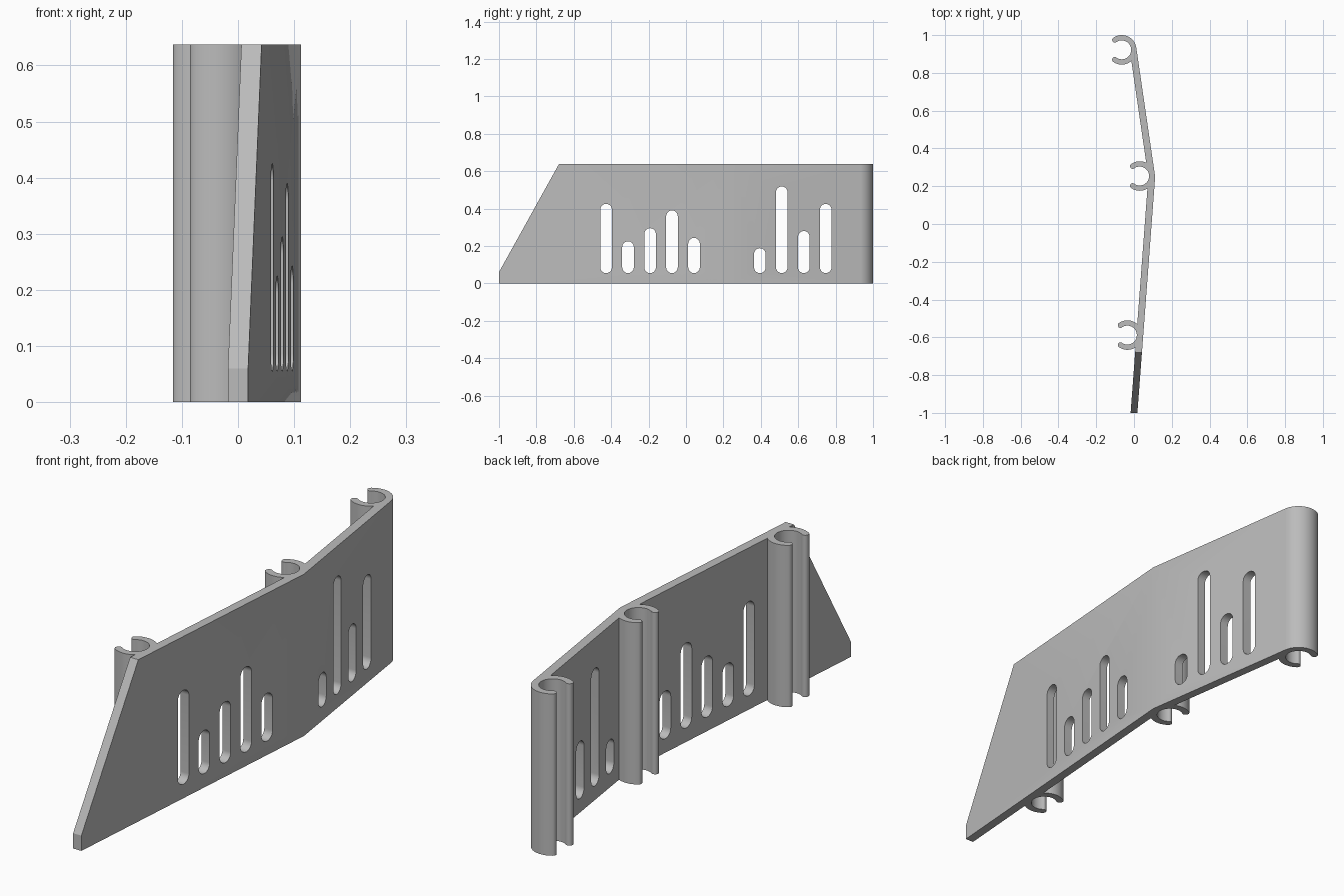
import bpy, bmesh, math
from mathutils import Vector

if "Cube" in bpy.data.objects:
    bpy.data.objects.remove(bpy.data.objects["Cube"])

H = 0.637            # overall height
T = 0.036            # plate thickness
R_OUT, R_IN = 0.078, 0.05
CLIPS = [(-0.035, -0.588), (0.03, 0.254), (-0.065, 0.922)]

grey = bpy.data.materials.new("light grey")
grey.diffuse_color = (0.5, 0.5, 0.5, 1)
grey.use_nodes = True
grey.node_tree.nodes["Principled BSDF"].inputs["Base Color"].default_value = grey.diffuse_color


def prism(name, outline, depth):
    """Solid made by extruding a closed 3D outline along a vector."""
    bm = bmesh.new()
    face = bm.faces.new([bm.verts.new(p) for p in outline])
    ext = bmesh.ops.extrude_face_region(bm, geom=[face])["geom"]
    bmesh.ops.translate(bm, vec=depth,
                        verts=[v for v in ext if isinstance(v, bmesh.types.BMVert)])
    bmesh.ops.recalc_face_normals(bm, faces=bm.faces)
    mesh = bpy.data.meshes.new(name)
    bm.to_mesh(mesh)
    bm.free()
    mesh.materials.append(grey)
    obj = bpy.data.objects.new(name, mesh)
    bpy.context.collection.objects.link(obj)
    return obj


def arc(cx, cy, r, a0, a1, n):
    """Points on an arc, angles in degrees."""
    angles = [math.radians(a0 + (a1 - a0) * i / n) for i in range(n + 1)]
    return [(cx + r * math.cos(a), cy + r * math.sin(a)) for a in angles]


def combine(target, tool, operation):
    mod = target.modifiers.new(operation.lower(), "BOOLEAN")
    mod.operation, mod.solver, mod.object = operation, "EXACT", tool
    bpy.context.view_layer.objects.active = target
    bpy.ops.object.modifier_apply(modifier=mod.name)
    bpy.data.objects.remove(tool)


# Bent plate: outer line offset inwards by the thickness
end, bend = Vector((0.018, -1.0)), Vector((0.112, 0.25))
tip = Vector((0.0122, 0.9333))
n1 = Vector((-(bend - end).y, (bend - end).x)).normalized()
n2 = Vector((-(tip - bend).y, (tip - bend).x)).normalized()
mid = (n1 + n2).normalized()
inner_bend = bend + mid * (T / mid.dot(n1))
plan = [end, bend, tip, tip + n2 * T, inner_bend, Vector((end.x - T, end.y))]
panel = prism("panel", [(p.x, p.y, 0) for p in plan], (0, 0, H))

# Slanted front corner
combine(panel, prism("corner_cutter", [(-0.3, -1.0, 0.06), (-0.3, -0.64, 0.709),
                                       (-0.3, -1.2, 0.709), (-0.3, -1.2, 0.06)],
                     (0.6, 0, 0)), "DIFFERENCE")

# Rounded vertical slots: (position along y, top height)
SLOTS = [(-0.427, 0.425), (-0.31, 0.225), (-0.192, 0.295), (-0.075, 0.39), (0.043, 0.243),
         (0.395, 0.188), (0.512, 0.518), (0.63, 0.28), (0.747, 0.425)]
for y, top in SLOTS:
    r = 0.031
    outline = arc(y, top - r, r, 0, 180, 16) + arc(y, 0.055 + r, r, 180, 360, 16)
    combine(panel, prism("slot_cutter", [(-0.3, a, b) for a, b in outline], (0.6, 0, 0)),
            "DIFFERENCE")

# C-shaped clips with rounded lips, opening towards -x
OPEN = 125
for cx, cy in CLIPS:
    rin = R_IN - 0.0005
    rm, rt = (R_OUT + rin) / 2, (R_OUT - rin) / 2
    a = math.radians(OPEN)
    dx, dy = rm * math.cos(a), rm * math.sin(a)
    outline = arc(cx, cy, R_OUT, -OPEN, OPEN, 56)
    outline += arc(cx + dx, cy + dy, rt, OPEN, OPEN + 180, 12)[1:-1]
    outline += arc(cx, cy, rin, OPEN, -OPEN, 56)
    outline += arc(cx + dx, cy - dy, rt, 180 - OPEN, 360 - OPEN, 12)[1:-1]
    combine(panel, prism("clip", [(x, y, 0) for x, y in outline], (0, 0, H)), "UNION")

# Clear the round bores through clips and plate
for cx, cy in CLIPS:
    bore = arc(cx, cy, R_IN, 0, 360, 64)[:-1]
    combine(panel, prism("bore_cutter", [(x, y, -0.1) for x, y in bore], (0, 0, H + 0.2)),
            "DIFFERENCE")

# Smooth curved walls, keep the edges sharp
bpy.ops.object.select_all(action="DESELECT")
panel.select_set(True)
bpy.context.view_layer.objects.active = panel
bpy.ops.object.shade_smooth_by_angle(angle=math.radians(25))
panel.name = "clip_on_slotted_panel"
